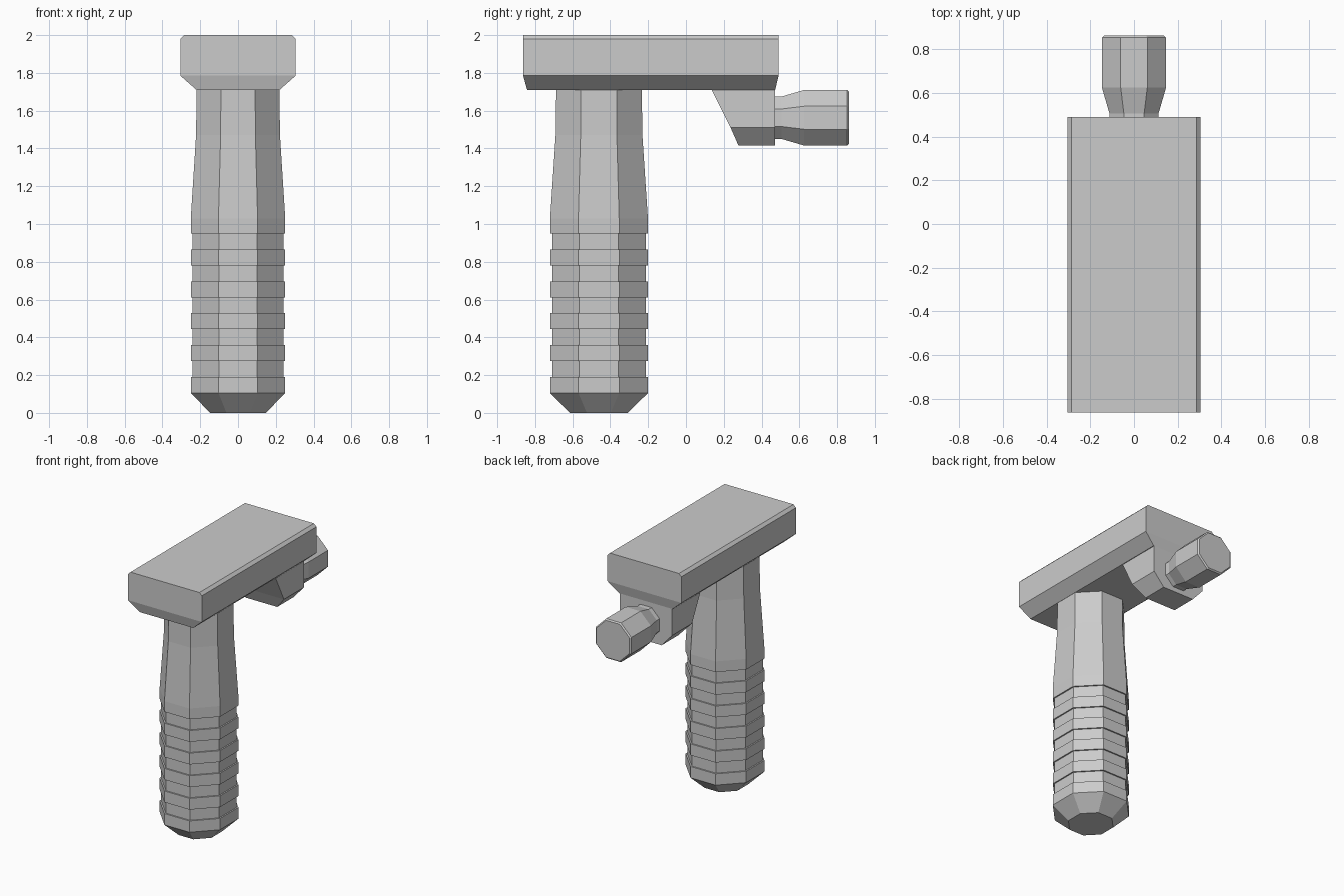
import bpy, bmesh, math
from mathutils import Matrix, Vector

cube = bpy.data.objects.get("Cube")
if cube:
    bpy.data.objects.remove(cube, do_unlink=True)

grey = bpy.data.materials.new("plain grey")
grey.use_nodes = True
colour = (0.6, 0.6, 0.6, 1)
grey.diffuse_color = colour
grey.node_tree.nodes["Principled BSDF"].inputs["Base Color"].default_value = colour


def loft(name, rings, matrix=Matrix()):
    """Skin a stack of equal-length rings and cap both ends."""
    bm = bmesh.new()
    loops = [[bm.verts.new(matrix @ Vector(p)) for p in ring] for ring in rings]
    for a, b in zip(loops, loops[1:]):
        for i in range(len(a)):
            j = (i + 1) % len(a)
            bm.faces.new((a[i], a[j], b[j], b[i]))
    bm.faces.new(loops[0][::-1])
    bm.faces.new(loops[-1])
    bmesh.ops.recalc_face_normals(bm, faces=bm.faces)
    mesh = bpy.data.meshes.new(name)
    bm.to_mesh(mesh)
    bm.free()
    mesh.materials.append(grey)
    obj = bpy.data.objects.new(name, mesh)
    bpy.context.collection.objects.link(obj)
    return obj


def octagon(half, z, stretch=1.0):
    """Octagon with flats facing the axes, sized across its flats."""
    r = half / math.cos(math.pi / 8)
    angles = [math.pi / 8 + i * math.pi / 4 for i in range(8)]
    return [(r * math.cos(a), r * stretch * math.sin(a), z) for a in angles]


def rectangle(half, front, back, z):
    return [(-half, front, z), (half, front, z), (half, back, z), (-half, back, z)]


# Grip: tapered foot, ribbed handle, slim neck
profile = [(0.147, 0)]
ribs, step, base = 6, 0.0845, 0.105
for i in range(ribs):
    low = base + 2 * i * step
    if i:
        profile.append((0.24, low))
    profile.append((0.25, low))
    if i < ribs - 1:
        profile += [(0.25, low + step), (0.24, low + step)]
profile += [(0.25, 1.03), (0.222, 1.47), (0.219, 1.72)]
loft("grip", [octagon(h, z, 1.04) for h, z in profile],
     Matrix.Translation((0, -0.461, 0)))

# Mounting rail: bevelled underside and small top bevels
loft("mounting_rail", [
    rectangle(0.22, -0.842, 0.472, 1.71),
    rectangle(0.305, -0.863, 0.49, 1.785),
    rectangle(0.305, -0.863, 0.49, 1.98),
    rectangle(0.285, -0.863, 0.49, 2.0),
])

# Bracket: sloping front and bevelled lower sides
loft("clamp_bracket", [
    rectangle(0.13, 0.278, 0.472, 1.415),
    rectangle(0.215, 0.236, 0.472, 1.51),
    rectangle(0.215, 0.133, 0.472, 1.715),
])

# Knob: narrow neck flaring to an eight-sided head, pointing backwards
knob = [(0.112, 0.45), (0.112, 0.505), (0.147, 0.625), (0.147, 0.853), (0.138, 0.862)]
loft("clamp_knob", [octagon(h, z) for h, z in knob],
     Matrix.Translation((0, 0, 1.5625)) @ Matrix.Rotation(-math.pi / 2, 4, "X"))
